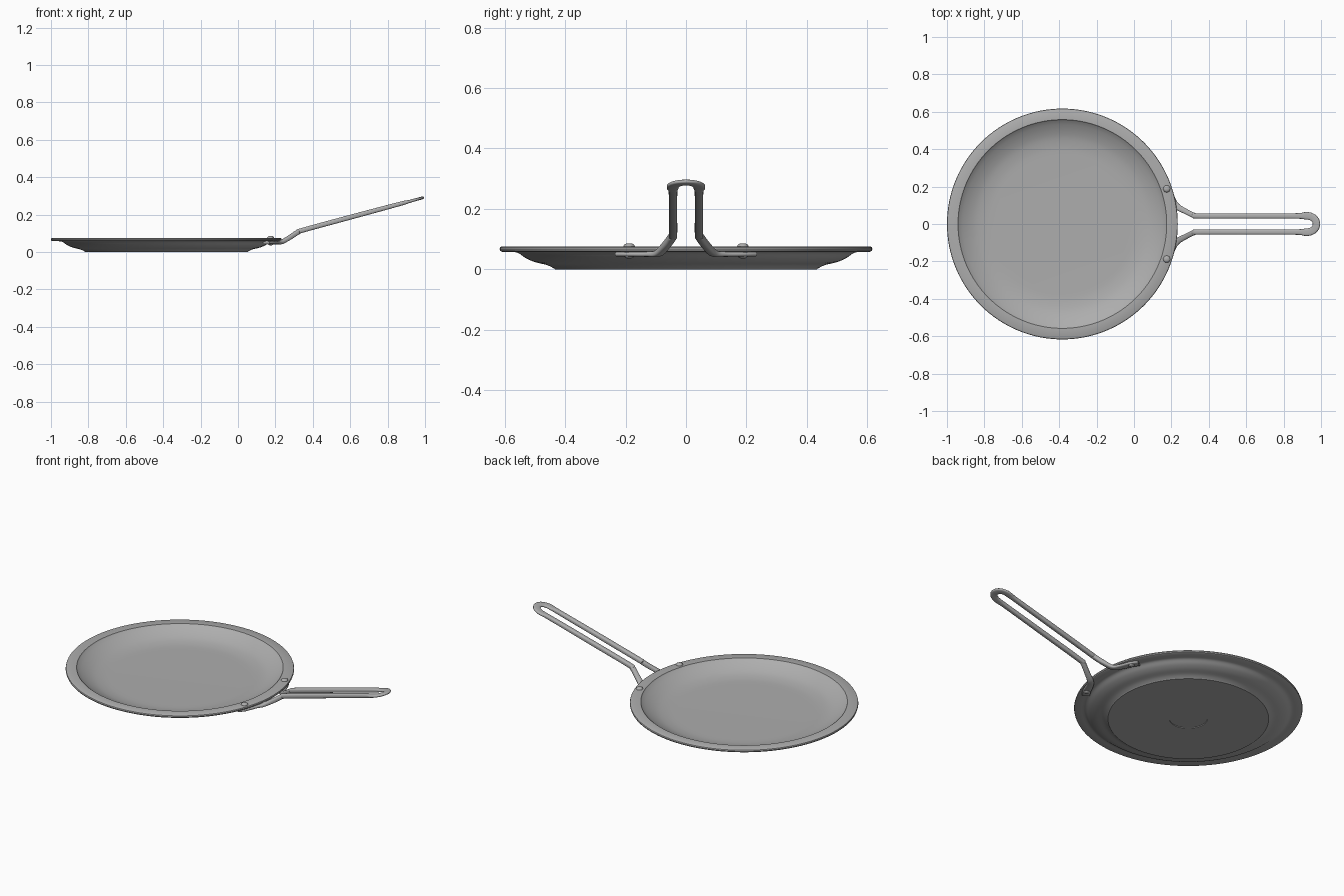
import bpy, bmesh, math
from mathutils import Vector

if "Cube" in bpy.data.objects:
    bpy.data.objects.remove(bpy.data.objects["Cube"])

CX = -0.383  # pan centre


def material(name, v):
    m = bpy.data.materials.new(name)
    m.diffuse_color = (v, v, v, 1)
    m.use_nodes = True
    m.node_tree.nodes["Principled BSDF"].inputs["Base Color"].default_value = m.diffuse_color
    return m


STEEL = material("brushed steel", 0.42)


def finish(bm, name, mat, angle=35):
    bmesh.ops.recalc_face_normals(bm, faces=bm.faces)
    me = bpy.data.meshes.new(name)
    bm.to_mesh(me)
    bm.free()
    ob = bpy.data.objects.new(name, me)
    bpy.context.collection.objects.link(ob)
    me.materials.append(mat)
    bpy.ops.object.select_all(action='DESELECT')
    bpy.context.view_layer.objects.active = ob
    ob.select_set(True)
    bpy.ops.object.shade_smooth_by_angle(angle=math.radians(angle))
    return ob


def lathe(name, profile, centre, steps, mat, angle=35):
    """Revolve (radius, z) points around a vertical axis."""
    bm = bmesh.new()
    vs = [bm.verts.new((centre[0] + r, centre[1], z)) for r, z in profile]
    es = [bm.edges.new(p) for p in zip(vs, vs[1:])]
    bmesh.ops.spin(bm, geom=vs + es, cent=(*centre, 0), axis=(0, 0, 1),
                   angle=math.tau, steps=steps, use_duplicate=False)
    bmesh.ops.remove_doubles(bm, verts=bm.verts, dist=1e-5)
    return finish(bm, name, mat, angle)


def smooth(keys, n=6):
    """Catmull-Rom through tuples of any length."""
    out = []
    for i in range(len(keys) - 1):
        a, b, c, d = (keys[max(0, min(len(keys) - 1, i + k))] for k in (-1, 0, 1, 2))
        for s in range(n):
            t = s / n
            out.append([0.5 * (2 * q + (r - p) * t + (2 * p - 5 * q + 4 * r - u) * t * t
                        + (3 * q - p - 3 * r + u) * t ** 3)
                        for p, q, r, u in zip(a, b, c, d)])
    return out + [list(keys[-1])]


# Pan body: flat base with shallow recess, sloped wall, flat flange, dished inside
outer = smooth([(0.437, 0.003), (0.46, 0.014), (0.50, 0.024), (0.53, 0.037),
                (0.555, 0.054), (0.575, 0.058)], 4)
inner = smooth([(0.555, 0.072), (0.535, 0.058), (0.50, 0.040), (0.46, 0.026),
                (0.41, 0.018), (0.36, 0.016)], 4)
profile = ([(0, 0.004), (0.103, 0.004), (0.103, 0), (0.434, 0)] + outer +
           [(0.609, 0.058), (0.615, 0.061), (0.617, 0.067), (0.615, 0.073),
            (0.609, 0.076), (0.558, 0.076)] + inner + [(0, 0.016)])
lathe("pan", profile, (CX, 0), 128, STEEL)

# Handle: one swept half (x, y, z, width, thickness), mirrored across y
half = [(0.152, 0.222, 0.050, 0.044, 0.016), (0.175, 0.188, 0.050, 0.046, 0.016),
        (0.205, 0.125, 0.050, 0.040, 0.017), (0.232, 0.092, 0.053, 0.034, 0.021),
        (0.275, 0.068, 0.077, 0.029, 0.025), (0.318, 0.047, 0.105, 0.028, 0.026),
        (0.350, 0.043, 0.118, 0.028, 0.026), (0.60, 0.043, 0.186, 0.028, 0.026),
        (0.86, 0.043, 0.256, 0.029, 0.023), (0.91, 0.044, 0.269, 0.038, 0.017),
        (0.935, 0.043, 0.276, 0.040, 0.016), (0.957, 0.034, 0.282, 0.040, 0.015),
        (0.971, 0.018, 0.286, 0.040, 0.015), (0.976, 0.0, 0.287, 0.040, 0.015)]
path = smooth(half)
bm = bmesh.new()
rings = []
for i, (x, y, z, w, t) in enumerate(path):
    p = Vector((x, y, z))
    tan = Vector(path[min(i + 1, len(path) - 1)][:3]) - Vector(path[max(i - 1, 0)][:3])
    if i == len(path) - 1:
        tan = Vector((0, -1, 0))
    # the loop lies in the tilted plane of the grip; the tabs lie flat
    up = Vector((-0.26, 0, 1)) if x > 0.35 else Vector((0, 0, 1))
    side = up.cross(tan).normalized()
    up = tan.cross(side).normalized()
    ring = []
    for k in range(16):
        a = math.tau * (k + 0.5) / 16
        c, s = math.cos(a), math.sin(a)
        q = (p + side * math.copysign(abs(c) ** 0.65, c) * w / 2
             + up * math.copysign(abs(s) ** 0.65, s) * t / 2)
        if i == len(path) - 1:
            q.y = 0
        ring.append(bm.verts.new(q))
    rings.append(ring)
for a, b in zip(rings, rings[1:]):
    for k in range(16):
        bm.faces.new((a[k], a[k - 1], b[k - 1], b[k]))
bm.faces.new(rings[0])
handle = finish(bm, "handle", STEEL, 45)
mir = handle.modifiers.new("mirror", 'MIRROR')
mir.use_axis = (False, True, False)
mir.use_clip = True

# Rivets: domed heads above the flange and below the tabs
for label, s in (("left", 1), ("right", -1)):
    dome = [(0, 0.035), (0.010, 0.037), (0.017, 0.042), (0.019, 0.048),
            (0.019, 0.076), (0.017, 0.081), (0.010, 0.085), (0, 0.086)]
    lathe("rivet_" + label, dome, (0.175, s * 0.188), 24, STEEL, 60)
